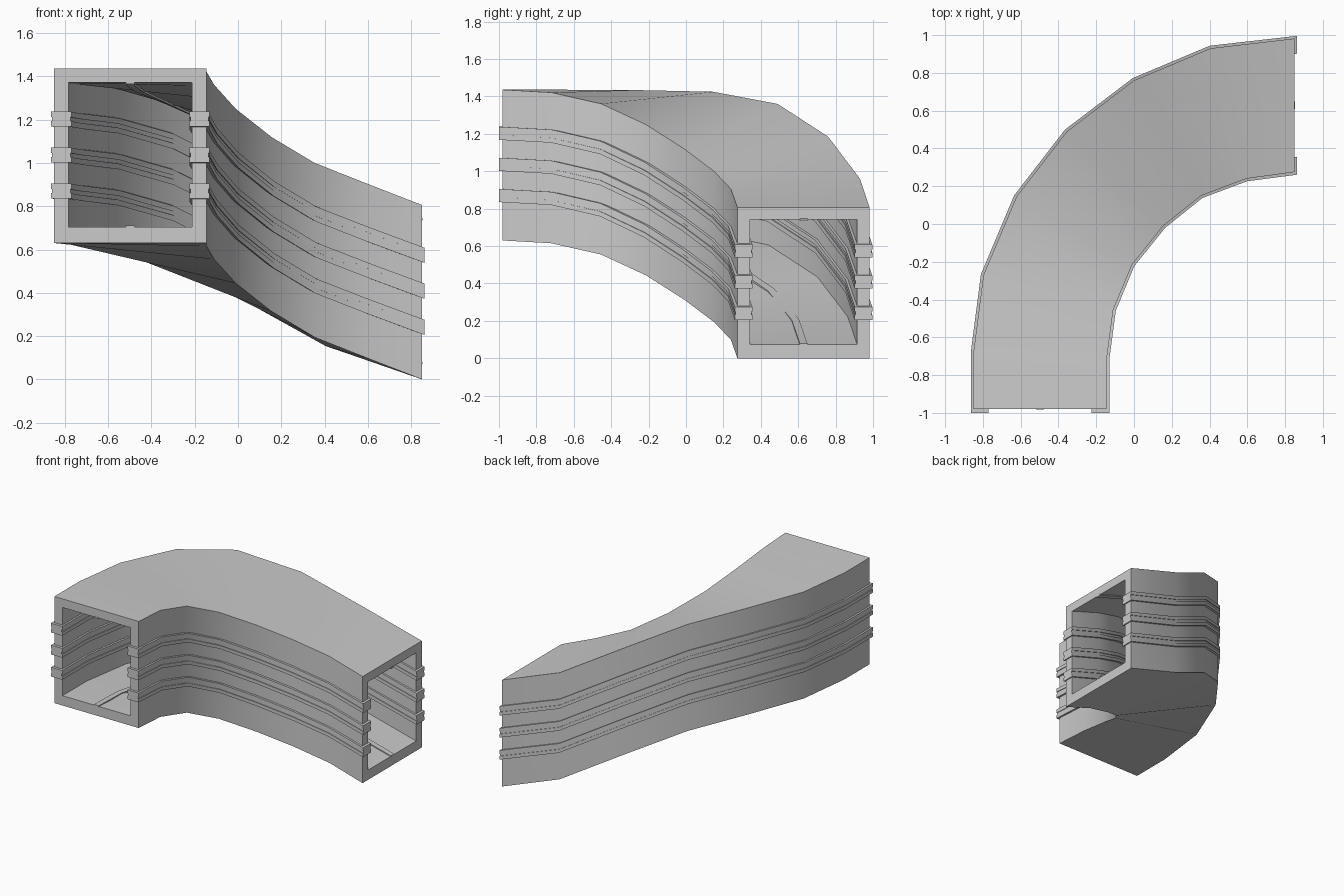
import bpy
import bmesh
from mathutils import Vector

cube = bpy.data.objects.get("Cube")
if cube:
    bpy.data.objects.remove(cube, do_unlink=True)

# Floor-level edges of the descending bend, one point per station
OUTER = [Vector(p) for p in (
    (-.85, -.98, .63), (-.85, -.68, .63), (-.797, -.27, .628), (-.622, .145, .619),
    (-.355, .49, .554), (0, .76, .379), (.405, .93, .154), (.85, .982, 0))]
INNER = [Vector(p) for p in (
    (-.145, -.98, .63), (-.145, -.72, .615), (-.11, -.455, .555), (-.01, -.215, .444),
    (.155, -.01, .314), (.355, .15, .194), (.595, .24, .099), (.85, .275, 0))]
WIDTH, HEIGHT = .705, .806
WALL = .067


def rect(s0, s1, h0, h1):
    return [(s0, h0), (s1, h0), (s1, h1), (s0, h1)]


def sweep(name, loops, front_ext=0.0, side_ext=0.0):
    """Sweep one closed profile, or an outer and inner pair, along the bend."""
    bm = bmesh.new()
    grids = []
    for loop in loops:
        rings = []
        for k, (a, b) in enumerate(zip(OUTER, INNER)):
            shift = Vector((0, 0, 0))
            if k == 0:
                shift.y = -front_ext
            if k == len(OUTER) - 1:
                shift.x = side_ext
            rings.append([bm.verts.new(a.lerp(b, s / WIDTH) + Vector((0, 0, h)) + shift)
                          for s, h in loop])
        n = len(loop)
        for r0, r1 in zip(rings, rings[1:]):
            for i in range(n):
                j = (i + 1) % n
                bm.faces.new((r0[i], r0[j], r1[j], r1[i]))
        grids.append(rings)
    # Close both ends: solid caps, or a frame around the opening
    for end in (0, -1):
        if len(grids) == 1:
            bm.faces.new(grids[0][end])
        else:
            out, inn = grids[0][end], grids[1][end]
            for i in range(len(out)):
                j = (i + 1) % len(out)
                bm.faces.new((out[i], out[j], inn[j], inn[i]))
    bmesh.ops.recalc_face_normals(bm, faces=bm.faces)
    mesh = bpy.data.meshes.new(name)
    bm.to_mesh(mesh)
    bm.free()
    obj = bpy.data.objects.new(name, mesh)
    bpy.context.collection.objects.link(obj)
    bpy.ops.object.select_all(action='DESELECT')
    obj.select_set(True)
    bpy.context.view_layer.objects.active = obj
    bpy.ops.object.shade_smooth_by_angle(angle=.5)
    return obj


# Hollow rectangular duct
sweep("duct_shell", [rect(0, WIDTH, 0, HEIGHT),
                     rect(WALL, WIDTH - WALL, .074, HEIGHT - .065)])

# Thin seams down the middle of the floor and ceiling
mid = WIDTH / 2
sweep("floor_seam", [rect(mid - .02, mid + .02, .07, .08)], .002, .002)
sweep("ceiling_seam", [rect(mid - .02, mid + .02, HEIGHT - .071, HEIGHT - .06)], .002, .002)


# Grooved rails running through both side walls
def rail_profile(s0, s1, h):
    half, groove, depth = .035, .009, .005
    return [(s0, h - half), (s1, h - half), (s1, h - groove), (s1 - depth, h - groove),
            (s1 - depth, h + groove), (s1, h + groove), (s1, h + half), (s0, h + half),
            (s0, h + groove), (s0 + depth, h + groove), (s0 + depth, h - groove),
            (s0, h - groove)]


for level, h in (("lower", .24), ("middle", .407), ("upper", .573)):
    for side, s0 in (("outer", -.014), ("inner", WIDTH - WALL - .013)):
        sweep(f"{level}_{side}_rail", [rail_profile(s0, s0 + WALL + .027, h)], .02, .013)
